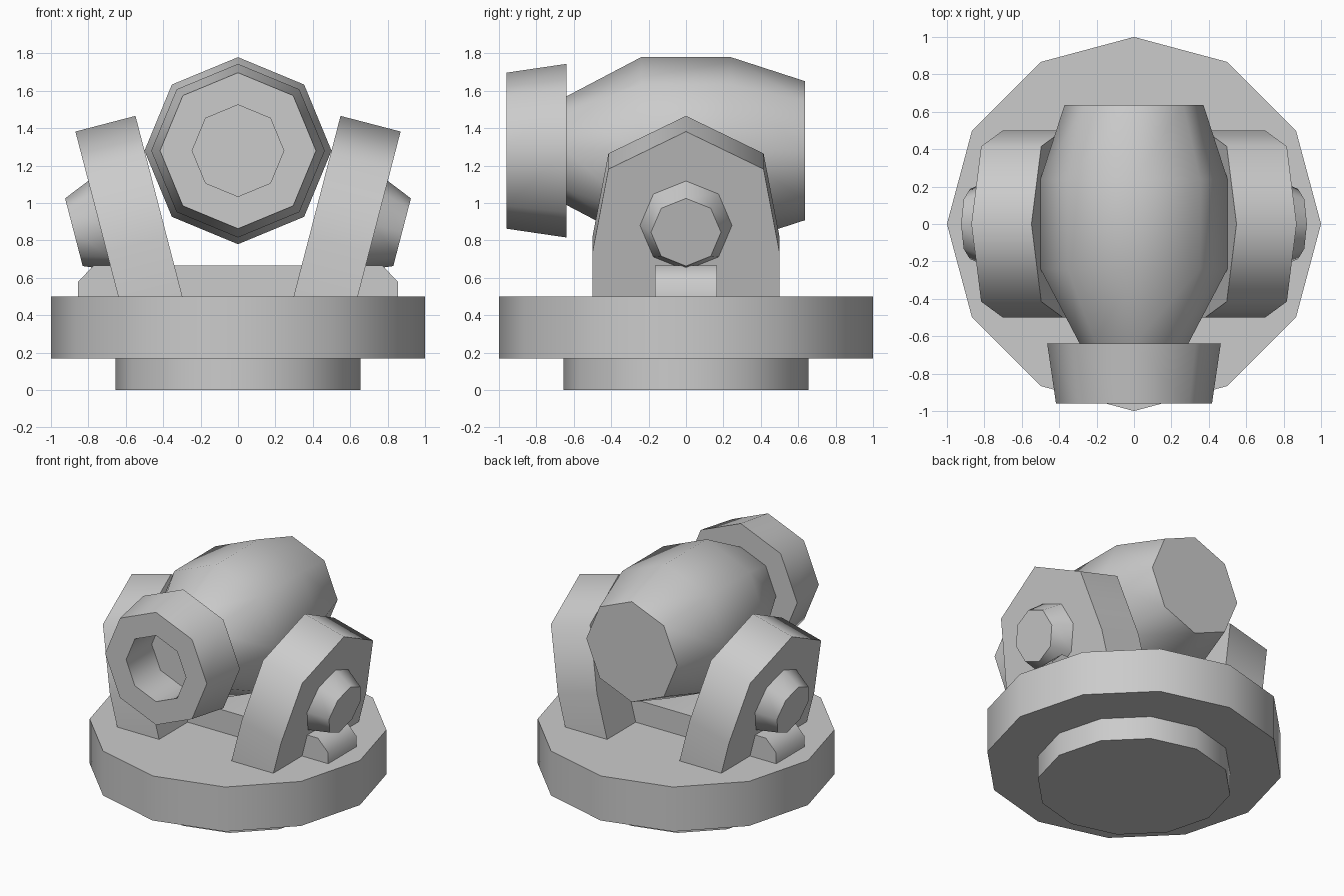
import bpy, bmesh
from math import sin, cos, pi, radians
from mathutils import Vector

if "Cube" in bpy.data.objects:
    bpy.data.objects.remove(bpy.data.objects["Cube"])


def finish(name, bm, angle=60):
    bmesh.ops.recalc_face_normals(bm, faces=bm.faces)
    me = bpy.data.meshes.new(name)
    bm.to_mesh(me)
    bm.free()
    ob = bpy.data.objects.new(name, me)
    bpy.context.collection.objects.link(ob)
    bpy.ops.object.select_all(action='DESELECT')
    bpy.context.view_layer.objects.active = ob
    ob.select_set(True)
    bpy.ops.object.shade_smooth_by_angle(angle=radians(angle))
    return ob


def lathe(name, sides, profile, centre, axis, u):
    """Capped solid of revolution; profile = (distance along axis, radius)."""
    axis, u, c = Vector(axis).normalized(), Vector(u).normalized(), Vector(centre)
    v = axis.cross(u)
    bm = bmesh.new()
    rings = []
    for d, r in profile:
        rings.append([bm.verts.new(c + axis * d + (u * cos(2 * pi * i / sides) + v * sin(2 * pi * i / sides)) * r)
                      for i in range(sides)])
    for a, b in zip(rings, rings[1:]):
        for i in range(sides):
            j = (i + 1) % sides
            bm.faces.new((a[i], a[j], b[j], b[i]))
    bm.faces.new(rings[0])
    bm.faces.new(rings[-1])
    return finish(name, bm)


def prism(name, side_a, side_b):
    """Solid between two matching outlines."""
    bm = bmesh.new()
    a = [bm.verts.new(p) for p in side_a]
    b = [bm.verts.new(p) for p in side_b]
    n = len(a)
    bm.faces.new(a)
    bm.faces.new(b)
    for i in range(n):
        j = (i + 1) % n
        bm.faces.new((a[i], a[j], b[j], b[i]))
    return finish(name, bm)


X, Y, Z = (1, 0, 0), (0, 1, 0), (0, 0, 1)

# Round base: narrow foot and wide turntable
lathe("base_foot", 12, [(0, 0.655), (0.17, 0.655)], (0, 0, 0), Z, X)
lathe("turntable", 12, [(0.17, 1), (0.5, 1)], (0, 0, 0), Z, X)

# Barrel and hollow muzzle ring
lathe("barrel", 8, [(-0.64, 0.29), (-0.24, 0.5), (0.24, 0.5), (0.635, 0.372)], (0, 0, 1.28), Y, X)
lathe("muzzle", 8, [(-0.64, 0.464), (-0.96, 0.417), (-0.96, 0.245), (-0.66, 0.245)], (0, 0, 1.28), Y, X)

# Cross bar with chamfered ends
bar = [(-0.855, 0.48), (-0.855, 0.58), (-0.77, 0.667), (0.77, 0.667), (0.855, 0.58), (0.855, 0.48)]
prism("cross_bar", [(x, -0.165, z) for x, z in bar], [(x, 0.165, z) for x, z in bar])

# Leaning support arms with pivot bosses, left and right
t = radians(14.6)
arch = [(-0.5, 0.46), (-0.5, 0.82), (-0.415, 1.265), (0, 1.466), (0.415, 1.265), (0.5, 0.82), (0.5, 0.46)]
for side, s in (("left", -1), ("right", 1)):
    inner = [Vector((s * (0.297 + (z - 0.5) * 0.26), y, z)) for y, z in arch]
    shift = Vector((s * cos(t), 0, -sin(t))) * 0.332
    prism(side + "_arm", inner, [p + shift for p in inner])
    lathe(side + "_pivot", 8, [(-0.01, 0.25), (0.143, 0.187)], (s * 0.739, 0, 0.88),
          (s * cos(t), 0, -sin(t)), Y)
